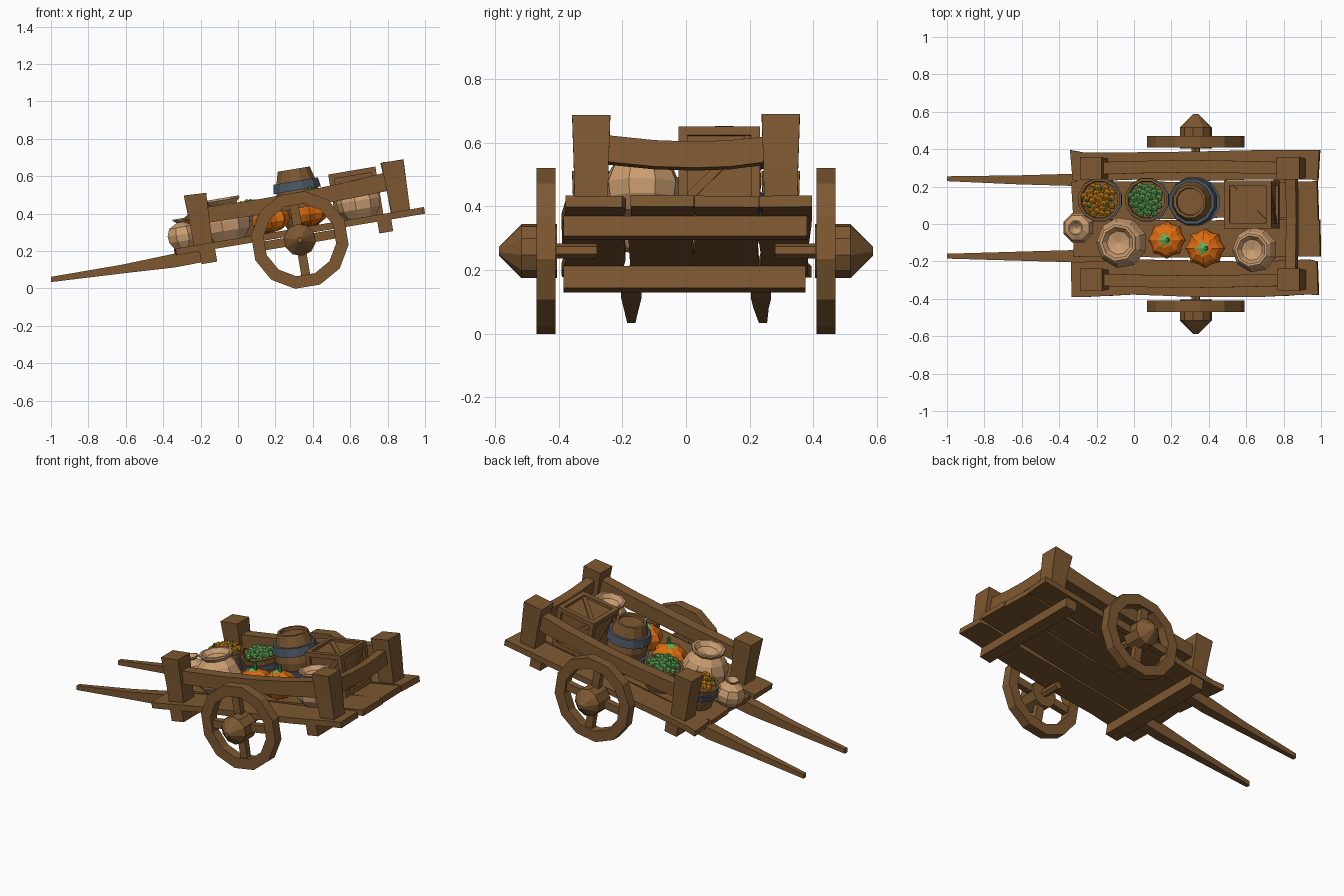
import bpy, bmesh, math, random
from mathutils import Matrix, Vector

if "Cube" in bpy.data.objects:
    bpy.data.objects.remove(bpy.data.objects["Cube"])

random.seed(4)
TILT = math.radians(9.5)
# Cart frame: origin on the top of the bed, x along the bed, z off the bed
CART = Matrix.Translation((0.33, 0, 0.324)) @ Matrix.Rotation(-TILT, 4, 'Y')


def material(name, rgb):
    m = bpy.data.materials.new(name)
    m.diffuse_color = (*rgb, 1)
    m.use_nodes = True
    m.node_tree.nodes["Principled BSDF"].inputs["Base Color"].default_value = m.diffuse_color
    return m


WOOD = material("brown wood", (0.205, 0.098, 0.031))
CLAY = material("tan clay", (0.60, 0.34, 0.165))
IRON = material("blue grey iron", (0.07, 0.095, 0.125))
ORANGE = material("pumpkin orange", (0.74, 0.155, 0.006))
AMBER = material("amber fruit", (0.68, 0.26, 0.01))
GREEN = material("leaf green", (0.13, 0.42, 0.10))
STEM = material("stem green", (0.05, 0.30, 0.08))


def finish(name, bm, mat, local=Matrix(), frame=CART):
    bmesh.ops.remove_doubles(bm, verts=bm.verts, dist=1e-5)
    bmesh.ops.recalc_face_normals(bm, faces=bm.faces)
    me = bpy.data.meshes.new(name)
    bm.to_mesh(me)
    bm.free()
    me.materials.append(mat)
    ob = bpy.data.objects.new(name, me)
    ob.matrix_world = frame @ local
    bpy.context.collection.objects.link(ob)
    return ob


def loft(name, sections, mat=WOOD, axis='X', jitter=0.0, local=Matrix(), frame=CART):
    """Beam through rectangular sections (position, a0, a1, b0, b1) along an axis."""
    bm = bmesh.new()
    rings = []
    for p, a0, a1, b0, b1 in sections:
        ring = []
        ja, jb = random.uniform(-jitter, jitter), random.uniform(-jitter, jitter)
        jp = random.uniform(-jitter, jitter)
        for a, b in ((a0 + ja, b0), (a1 + jb, b0), (a1 + jb, b1), (a0 + ja, b1)):
            q = p + (jp if a > (a0 + a1) / 2 else -jp)
            co = {'X': (q, a, b), 'Y': (a, q, b), 'Z': (a, b, q)}[axis]
            ring.append(bm.verts.new(co))
        rings.append(ring)
    for r, s in zip(rings, rings[1:]):
        for i in range(4):
            bm.faces.new((r[i], r[(i + 1) % 4], s[(i + 1) % 4], s[i]))
    bm.faces.new(rings[0])
    bm.faces.new(rings[-1])
    return finish(name, bm, mat, local, frame)


def box(name, x, y, z, mat=WOOD, local=Matrix()):
    return loft(name, [(x[0], *y, *z), (x[1], *y, *z)], mat, local=local)


def lathe(name, profile, n, mat, local=Matrix(), closed=False):
    """Spin (radius, height) points round z into n flat sides."""
    bm = bmesh.new()
    rings = [[bm.verts.new((r * math.cos(math.tau * (i + .5) / n),
                            r * math.sin(math.tau * (i + .5) / n), z)) for i in range(n)]
             for r, z in profile]
    pairs = list(zip(rings, rings[1:])) + ([(rings[-1], rings[0])] if closed else [])
    for a, b in pairs:
        for i in range(n):
            bm.faces.new((a[i], a[(i + 1) % n], b[(i + 1) % n], b[i]))
    bmesh.ops.remove_doubles(bm, verts=bm.verts, dist=1e-5)
    return finish(name, bm, mat, local)


def at(x, y, z=0.0):
    return Matrix.Translation((x, y, z))


# Bed planks with uneven edges
for k, (y0, y1, x0, x1) in enumerate([(-.385, -.195, -.675, .66), (-.18, .025, -.66, .672),
                                      (.03, .225, -.67, .66), (.235, .388, -.675, .665)]):
    secs = [(x0 + (x1 - x0) * t, y0, y1, -.036, 0) for t in (0, .04, .25, .5, .75, .96, 1)]
    loft("bed_plank_%d" % k, secs, jitter=.009)

# Cross beams under the bed
box("front_cross_beam", (-.55, -.465), (-.385, .375), (-.105, -.036))
box("rear_cross_beam", (.415, .49), (-.385, .38), (-.10, -.036))

# Handles, tapering to the tips on the ground side
for name, y, yt in (("left_handle", .236, .242), ("right_handle", -.172, -.172)):
    loft(name, [(-1, yt - .013, yt + .013, .034, .062),
                (-.62, y - .024, y + .024, .080, .127),
                (-.34, y - .032, y + .032, .112, .186),
                (-.14, y - .032, y + .032, .150, .212)], frame=Matrix())

# Corner posts
for s, side in ((1, "left"), (-1, "right")):
    for u, end in ((-.525, "front"), (.545, "rear")):
        h = .06
        c = .298 * s
        loft("%s_%s_post" % (end, side),
             [(-.01, u - h + .01, u + h - .01, c - h + .008, c + h - .008),
              (.12, u - h + .008, u + h - .005, c - h + .005, c + h - .005),
              (.27, u - h, u + h, c - h, c + h)], axis='Z', jitter=.003)
    # Side rail, bowed between the posts
    ys = .298 * s
    loft(side + "_rail", [(u, ys - .033 + b * s, ys + .033 + b * s, lo, hi) for u, b, lo, hi in
                          ((-.50, 0, .108, .192), (-.2, .008, .104, .187), (.05, .01, .105, .19),
                           (.3, .006, .11, .20), (.52, 0, .118, .218))])

# Rear rail, sagging in the middle
loft("rear_rail", [(y, .52, .575, lo, hi) for y, lo, hi in
                   ((-.27, .125, .21), (-.1, .108, .192), (.03, .104, .187),
                    (.14, .108, .192), (.27, .125, .205))], axis='Y')

# Wheels with four spokes, pointed hubs and short axle stubs
for s, side in ((1, "left"), (-1, "right")):
    hub = at(-.01, 0, -.064) @ Matrix.Rotation(-s * math.pi / 2, 4, 'X')
    lathe(side + "_wheel_rim", [(.262, .41), (.262, .47), (.195, .47), (.195, .41)],
          12, WOOD, hub, closed=True)
    lathe(side + "_hub", [(0, .405), (.086, .405), (.086, .517), (.014, .588), (0, .588)],
          10, WOOD, hub)
    for k in range(4):
        box("%s_spoke_%d" % (side, k), (.06, .205), (-.024, .024), (.42, .458),
            local=hub @ Matrix.Rotation(k * math.pi / 2, 4, 'Z'))
    lathe(side + "_axle", [(0, .28), (.024, .28), (.024, .42), (0, .42)], 6, WOOD, hub)

# Barrel with two iron bands
BAR = at(.02, .12)
lathe("barrel", [(0, 0), (.088, 0), (.108, .06), (.122, .155), (.108, .25), (.090, .315),
                 (.074, .315), (.072, .298), (0, .298)], 12, WOOD, BAR)
for k, (z0, z1, r0, r1) in enumerate([(.06, .11, .113, .123), (.20, .25, .125, .116)]):
    lathe("barrel_band_%d" % k, [(r0, z0), (r0 + .008, z0), (r1 + .008, z1), (r1, z1),
                                 (.09, z1), (.09, z0)], 12, IRON, BAR, closed=True)


def ball(bm, pos, r):
    bmesh.ops.create_icosphere(bm, subdivisions=1, radius=r, matrix=Matrix.Translation(pos)
                               @ Matrix.Rotation(random.random() * 3, 4, 'Z'))


def produce_tub(name, u, y, count, r, mat):
    """Half barrel heaped with small produce in a spiral dome."""
    base = at(u, y)
    lathe(name + "_tub", [(0, 0), (.088, 0), (.104, .06), (.116, .14), (.102, .14),
                          (.098, .115), (0, .115)], 12, WOOD, base)
    lathe(name + "_tub_band", [(.104, .075), (.116, .075), (.121, .11), (.104, .11)],
          12, IRON, base, closed=True)
    bm = bmesh.new()
    for i in range(count):
        d = .086 * math.sqrt((i + .3) / count)
        a = i * 2.39996
        ball(bm, Vector((d * math.cos(a), d * math.sin(a),
                         .175 - 4.2 * d * d + random.uniform(-.006, .006))), r)
    finish(name, bm, mat, base)


produce_tub("amber_fruit", -.50, .13, 32, .020, AMBER)
produce_tub("green_vegetables", -.245, .13, 32, .021, GREEN)
# Leaves among the amber fruit
bm = bmesh.new()
for i in range(6):
    a = i * 1.9
    ball(bm, Vector((.06 * math.cos(a), .06 * math.sin(a), .175)), .011)
finish("fruit_leaves", bm, STEM, at(-.50, .13))


# Clay jars
def jar(name, u, y, r, h, neck, rim, n):
    lathe(name, [(0, 0), (.68 * r, 0), (.95 * r, .22 * h), (r, .45 * h), (.82 * r, .70 * h),
                 (neck, .86 * h), (rim, .95 * h), (rim, h), (rim * .85, h),
                 (neck * .8, .88 * h), (0, .8 * h)], n, CLAY, at(u, y))


jar("large_jar", -.385, -.10, .137, .225, .08, .10, 9)
jar("rear_jar", .335, -.138, .122, .205, .072, .09, 9)
jar("small_jar", -.625, -.02, .086, .155, .022, .042, 8)


# Pumpkins with ribs, leaf collar and stem
def pumpkin(name, u, y, r, h):
    bm = bmesh.new()
    bmesh.ops.create_uvsphere(bm, u_segments=16, v_segments=7, radius=1)
    for v in bm.verts:
        k = round((math.atan2(v.co.y, v.co.x) % math.tau) / (math.tau / 16))
        f = r * (.86 if k % 2 else 1.0)
        v.co = Vector((v.co.x * f, v.co.y * f, h / 2 * (1 + v.co.z)))
    finish(name, bm, ORANGE, at(u, y))
    bm = bmesh.new()
    ring = [bm.verts.new(((.042 if i % 2 else .024) * math.cos(i * math.pi / 5),
                          (.042 if i % 2 else .024) * math.sin(i * math.pi / 5),
                          h - (.004 if i % 2 else 0))) for i in range(10)]
    tip = bm.verts.new((0, 0, h + .012))
    for i in range(10):
        bm.faces.new((ring[i], ring[(i + 1) % 10], tip))
    bm.faces.new(ring)
    finish(name + "_leaf", bm, GREEN, at(u, y))
    lathe(name + "_stem", [(0, h), (.012, h), (.009, h + .045), (0, h + .045)], 6, STEM,
          at(u, y) @ Matrix.Rotation(.12, 4, 'Y'))


pumpkin("front_pumpkin", -.145, -.085, .103, .14)
pumpkin("rear_pumpkin", .065, -.13, .108, .165)

# Crate: recessed core, edge bars and diagonal braces
CR, H, B = at(.325, .105, .128), .128, .028
box("crate_core", (-.112, .112), (-.112, .112), (-.112, .112), local=CR)
for i in (-1, 1):
    for j in (-1, 1):
        p, q = sorted((i * H, i * (H - B))), sorted((j * H, j * (H - B)))
        full = (-H, H)
        box("crate_bar_x", full, p, q, local=CR)
        box("crate_bar_y", p, full, q, local=CR)
        box("crate_bar_z", p, q, full, local=CR)
turns = [Matrix.Rotation(k * math.pi / 2, 4, 'Z') for k in range(4)]
for t in turns + [Matrix.Rotation(-math.pi / 2, 4, 'Y')]:
    box("crate_brace", (.108, .119), (-.135, .135), (-.013, .013),
        local=CR @ t @ Matrix.Rotation(math.pi / 4, 4, 'X'))
